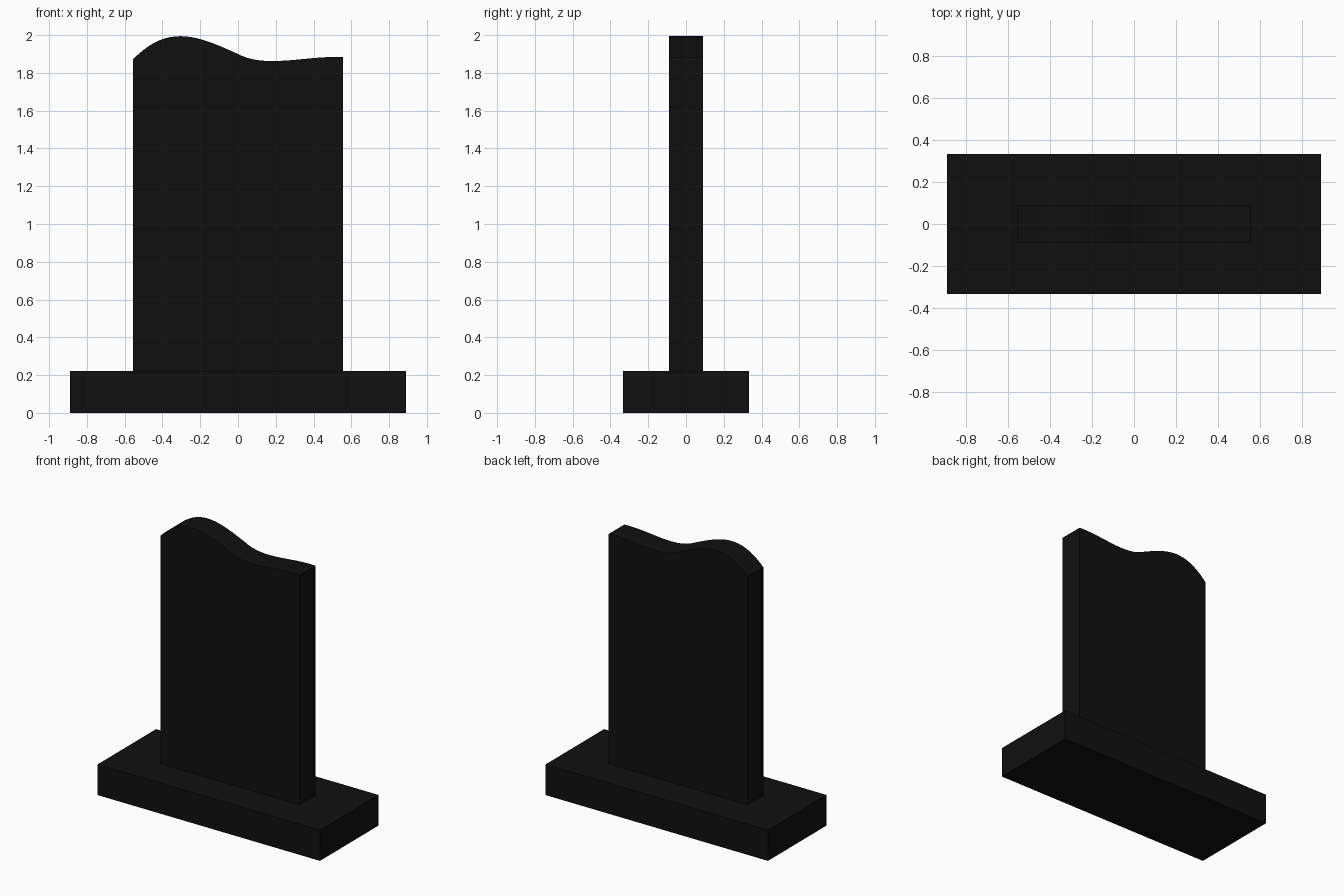
import bpy, bmesh
from mathutils import Vector
from mathutils.geometry import interpolate_bezier

if "Cube" in bpy.data.objects:
    bpy.data.objects.remove(bpy.data.objects["Cube"])

black = bpy.data.materials.new("black_stone")
black.diffuse_color = (0.005, 0.005, 0.005, 1)
black.use_nodes = True
black.node_tree.nodes["Principled BSDF"].inputs["Base Color"].default_value = black.diffuse_color


def extrude_profile(name, points, depth):
    """Closed x/z profile pushed through from front (-y) to back (+y)."""
    bm = bmesh.new()
    front = bm.faces.new([bm.verts.new((x, -depth / 2, z)) for x, z in points])
    out = bmesh.ops.extrude_face_region(bm, geom=[front], use_keep_orig=True)
    moved = [g for g in out["geom"] if isinstance(g, bmesh.types.BMVert)]
    bmesh.ops.translate(bm, vec=(0, depth, 0), verts=moved)
    bmesh.ops.recalc_face_normals(bm, faces=bm.faces)
    mesh = bpy.data.meshes.new(name)
    bm.to_mesh(mesh)
    bm.free()
    mesh.materials.append(black)
    obj = bpy.data.objects.new(name, mesh)
    bpy.context.collection.objects.link(obj)
    return obj


def curve(a, b, c, d, steps=20):
    pts = interpolate_bezier(*[Vector((x, 0, z)) for x, z in (a, b, c, d)], steps)
    return [(p.x, p.z) for p in pts]


# Plinth
W, H = 0.889, 0.222
extrude_profile("plinth", [(-W, 0), (W, 0), (W, H), (-W, H)], 0.667)

# Upright slab with a wavy top: a hump on the left, a shallow dip on the right
S = 0.556
hump = curve((-S, 1.872), (-0.37, 2.06), (-0.22, 2.0), (0, 1.9))
dip = curve((0, 1.9), (0.15, 1.82), (0.37, 1.895), (S, 1.883))
top = hump + dip[1:]
slab = extrude_profile("headstone_slab", [(S, H), (-S, H)] + top, 0.178)

# Smooth only the wavy top, keeping its rims sharp
bpy.context.view_layer.objects.active = slab
slab.select_set(True)
bpy.ops.object.shade_smooth_by_angle(angle=0.5)
